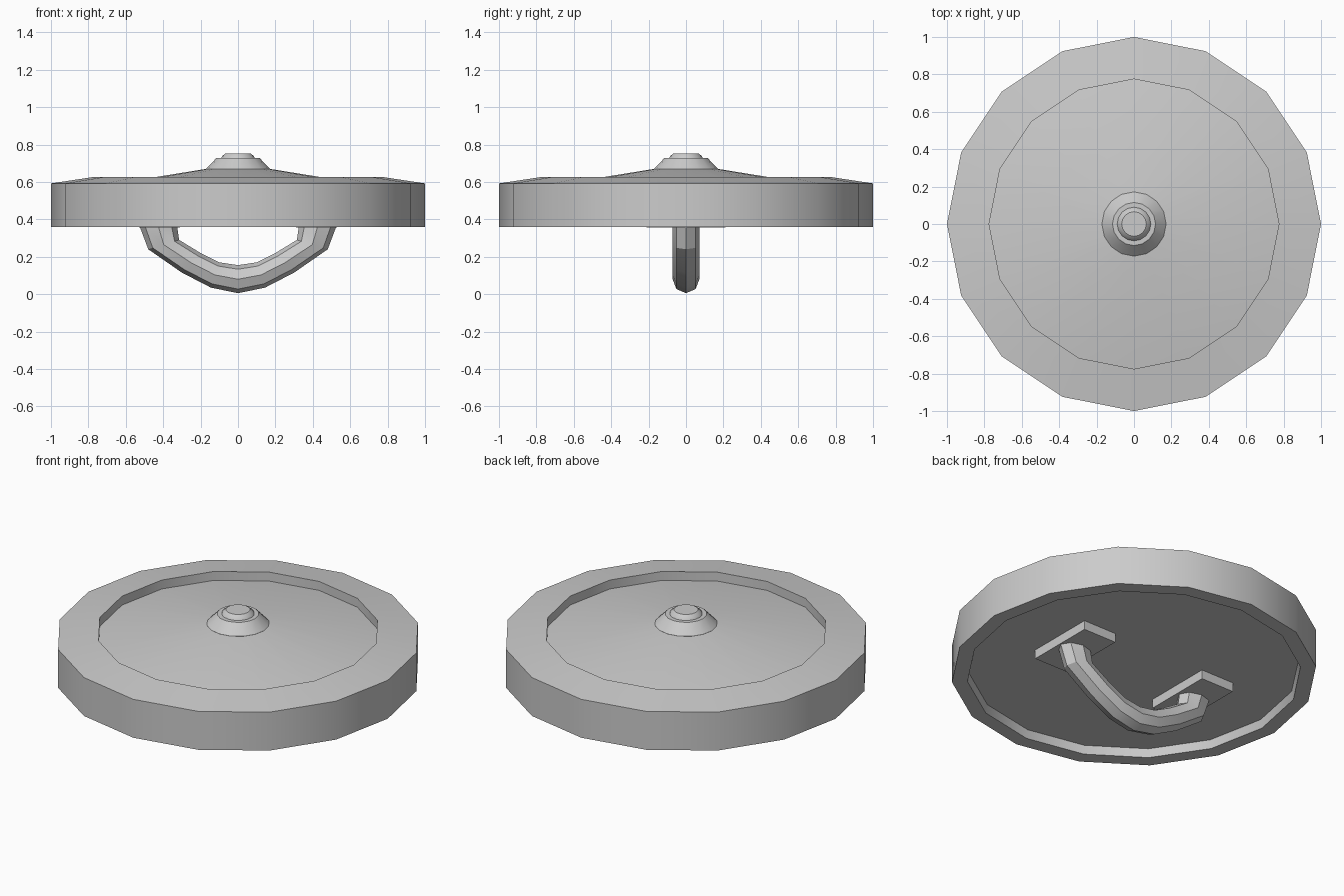
import bpy, bmesh, math
from mathutils import Vector

if "Cube" in bpy.data.objects:
    bpy.data.objects.remove(bpy.data.objects["Cube"])


def finish(name, bm, smooth=30):
    bmesh.ops.recalc_face_normals(bm, faces=bm.faces)
    mesh = bpy.data.meshes.new(name)
    bm.to_mesh(mesh)
    bm.free()
    obj = bpy.data.objects.new(name, mesh)
    bpy.context.collection.objects.link(obj)
    bpy.ops.object.select_all(action='DESELECT')
    obj.select_set(True)
    bpy.context.view_layer.objects.active = obj
    if smooth:
        bpy.ops.object.shade_smooth_by_angle(angle=math.radians(smooth))
    return obj


def skin(name, rings):
    """Join rings of points with quads and cap both ends."""
    bm = bmesh.new()
    loops = [[bm.verts.new(p) for p in ring] for ring in rings]
    n = len(loops[0])
    for a, b in zip(loops, loops[1:]):
        for i in range(n):
            j = (i + 1) % n
            bm.faces.new((a[i], a[j], b[j], b[i]))
    bm.faces.new(loops[0])
    bm.faces.new(loops[-1])
    return finish(name, bm)


def lathe(name, profile, sides=16):
    angles = [2 * math.pi * i / sides for i in range(sides)]
    return skin(name, [[(r * math.cos(a), r * math.sin(a), z) for a in angles]
                       for r, z in profile])


# Round body: recessed underside, outer wall, raised rim and shallow cone
lathe("disc_body", [(0.905, 0.41), (0.915, 0.36), (1.0, 0.36), (1.0, 0.592),
                    (0.775, 0.626), (0.775, 0.572), (0.15, 0.673)])

# Central boss with a small button on top
lathe("centre_boss", [(0.17, 0.66), (0.172, 0.67), (0.115, 0.728),
                      (0.09, 0.728), (0.085, 0.738), (0.066, 0.753)])

# Mounting pads under the body
for side, label in ((-1, "left"), (1, "right")):
    bm = bmesh.new()
    bmesh.ops.create_cube(bm, size=1)
    for v in bm.verts:
        v.co = Vector((v.co.x * 0.22 + side * 0.42, v.co.y * 0.42,
                       v.co.z * 0.065 + 0.388))
    finish(label + "_handle_pad", bm, smooth=0)

# Curved grip: outer and inner edge points of each cross-section, mirrored
half = [((0.525, 0.36), (0.325, 0.36)), ((0.48, 0.24), (0.315, 0.29)),
        ((0.30, 0.115), (0.20, 0.22)), ((0.145, 0.035), (0.10, 0.17)),
        ((0.0, 0.005), (0.0, 0.155))]
sections = half + [((-o[0], o[1]), (-i[0], i[1])) for o, i in half[-2::-1]]
rings = []
for o, i in sections:
    outer, inner = Vector((o[0], 0, o[1])), Vector((i[0], 0, i[1]))
    mid, arm = (outer + inner) / 2, (outer - inner) / 2
    rings.append([mid + arm * math.cos(k * math.pi / 4)
                  + Vector((0, 0.072 * math.sin(k * math.pi / 4), 0))
                  for k in range(8)])
skin("hand_grip", rings)
